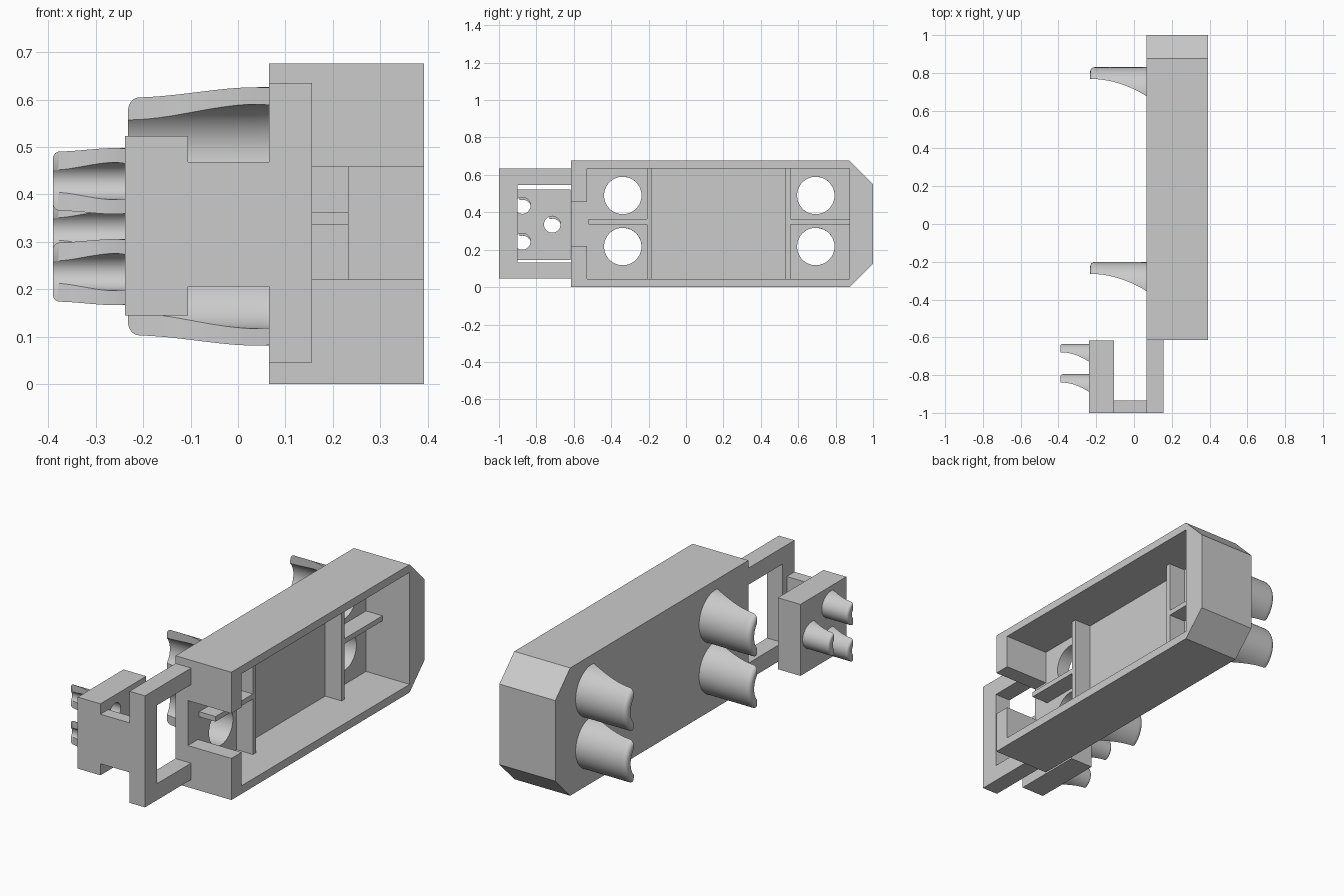
import bpy, bmesh
from math import acos, cos, sin, pi, sqrt

if "Cube" in bpy.data.objects:
    bpy.data.objects.remove(bpy.data.objects["Cube"])

grey = bpy.data.materials.new("plain_grey")
grey.use_nodes = True
colour = (0.6, 0.6, 0.6, 1)
grey.diffuse_color = colour
grey.node_tree.nodes["Principled BSDF"].inputs["Base Color"].default_value = colour


def finish(name, bm):
    bmesh.ops.recalc_face_normals(bm, faces=bm.faces)
    mesh = bpy.data.meshes.new(name)
    bm.to_mesh(mesh)
    bm.free()
    mesh.materials.append(grey)
    obj = bpy.data.objects.new(name, mesh)
    bpy.context.collection.objects.link(obj)
    return obj


def prism(name, profile, x0, x1):
    """Extrude a (y, z) outline from x0 to x1."""
    bm = bmesh.new()
    face = bm.faces.new([bm.verts.new((x0, y, z)) for y, z in profile])
    top = bmesh.ops.extrude_face_region(bm, geom=[face])["geom"]
    for v in top:
        if isinstance(v, bmesh.types.BMVert):
            v.co.x = x1
    return finish(name, bm)


def box(name, x0, x1, y0, y1, z0, z1):
    return prism(name, [(y0, z0), (y1, z0), (y1, z1), (y0, z1)], x0, x1)


def disc(y, z, r, x0, x1, n=64):
    ring = [(y + r * cos(2 * pi * i / n), z + r * sin(2 * pi * i / n)) for i in range(n)]
    return prism("cutter", ring, x0, x1)


def activate(obj):
    bpy.ops.object.select_all(action='DESELECT')
    obj.select_set(True)
    bpy.context.view_layer.objects.active = obj


def cut(obj, cutters):
    activate(obj)
    for c in cutters:
        mod = obj.modifiers.new("cut", 'BOOLEAN')
        mod.operation, mod.solver, mod.object = 'DIFFERENCE', 'EXACT', c
        bpy.ops.object.modifier_apply(modifier=mod.name)
        bpy.data.objects.remove(c)
    bpy.ops.object.shade_smooth_by_angle(angle=0.6)


def scoop(name, x, y, z, length, outer, inner, low, high, squash=1.0):
    """Half tube pointing to -x, with its open side trimmed along a curve."""
    bm = bmesh.new()
    n, steps, rim = 32, 24, 0.17 * outer
    rings = []
    for s in range(steps + 1):
        t = 1 - (1 - s / steps) ** 2
        d = length * t
        near_tip = max(0, d - (length - rim)) / rim
        r = outer - rim * (1 - sqrt(max(0, 1 - near_tip ** 2)))
        trim = high + (low - high) * (1 - t) ** 2
        a, b = acos(trim / r), acos(trim / inner)
        outline = [(r, -a + 2 * a * i / n) for i in range(n + 1)]
        outline += [(inner, b - 2 * b * i / n) for i in range(n + 1)]
        rings.append([bm.verts.new((x - d, y + q * cos(w), z + q * squash * sin(w)))
                      for q, w in outline])
    count = len(rings[0])
    for p, q in zip(rings, rings[1:]):
        for i in range(count):
            j = (i + 1) % count
            bm.faces.new((p[i], p[j], q[j], q[i]))
    # End caps as strips between the outer and inner arcs
    for ring in (rings[0], rings[-1]):
        for i in range(n):
            bm.faces.new((ring[i], ring[i + 1], ring[count - 2 - i], ring[count - 1 - i]))
    activate(finish(name, bm))
    bpy.ops.object.shade_smooth_by_angle(angle=0.7)


# Open tray with chamfered back end, front slot and four round holes
back, floor, rim_x = 0.065, 0.137, 0.392
holes = [(y, z) for y in (-0.338, 0.694) for z in (0.217, 0.49)]
tray = prism("tray", [(-0.615, 0), (0.875, 0), (1, 0.125), (1, 0.551),
                      (0.875, 0.676), (-0.615, 0.676)], back, rim_x)
cut(tray, [box("cutter", floor, 0.5, -0.53, 0.875, 0.043, 0.635),
           box("cutter", floor, 0.5, -0.7, -0.5, 0.22, 0.458)]
    + [disc(y, z, 0.1, 0, 0.3) for y, z in holes])

# Dividing ribs and shelves inside the tray
for end, rib_y, shelf_a, shelf_b in (("front", -0.208, -0.52, -0.208),
                                     ("back", 0.533, 0.558, 0.875)):
    box(end + "_rib", floor, 0.233, rib_y, rib_y + 0.026, 0.043, 0.635)
    box(end + "_shelf", floor, 0.233, shelf_a, shelf_b, 0.336, 0.363)

# Large scoops behind the tray holes
for i, (y, z) in enumerate(holes):
    scoop(f"large_scoop_{i + 1}", back, y, z, 0.297, 0.136, 0.1, -0.016, 0.074)

# U-shaped frame reaching forward from the tray
prism("front_frame", [(-0.615, 0.045), (-1, 0.045), (-1, 0.635), (-0.615, 0.635),
                      (-0.615, 0.547), (-0.9, 0.547), (-0.9, 0.132), (-0.615, 0.132)],
      back, 0.156)

# Bridge and side plate with three small holes
box("bridge", -0.105, back, -1, -0.935, 0.206, 0.468)
small_holes = [(-0.875, 0.244), (-0.875, 0.436), (-0.715, 0.335)]
plate = box("side_plate", -0.238, -0.105, -1, -0.617, 0.145, 0.523)
cut(plate, [disc(y, z, 0.044, -0.4, 0) for y, z in small_holes])

# Small scoops on the plate
for i, (y, z) in enumerate(small_holes):
    scoop(f"small_scoop_{i + 1}", -0.238, y, z - 0.008, 0.152, 0.08, 0.045,
          -0.014, 0.036, 0.87)
